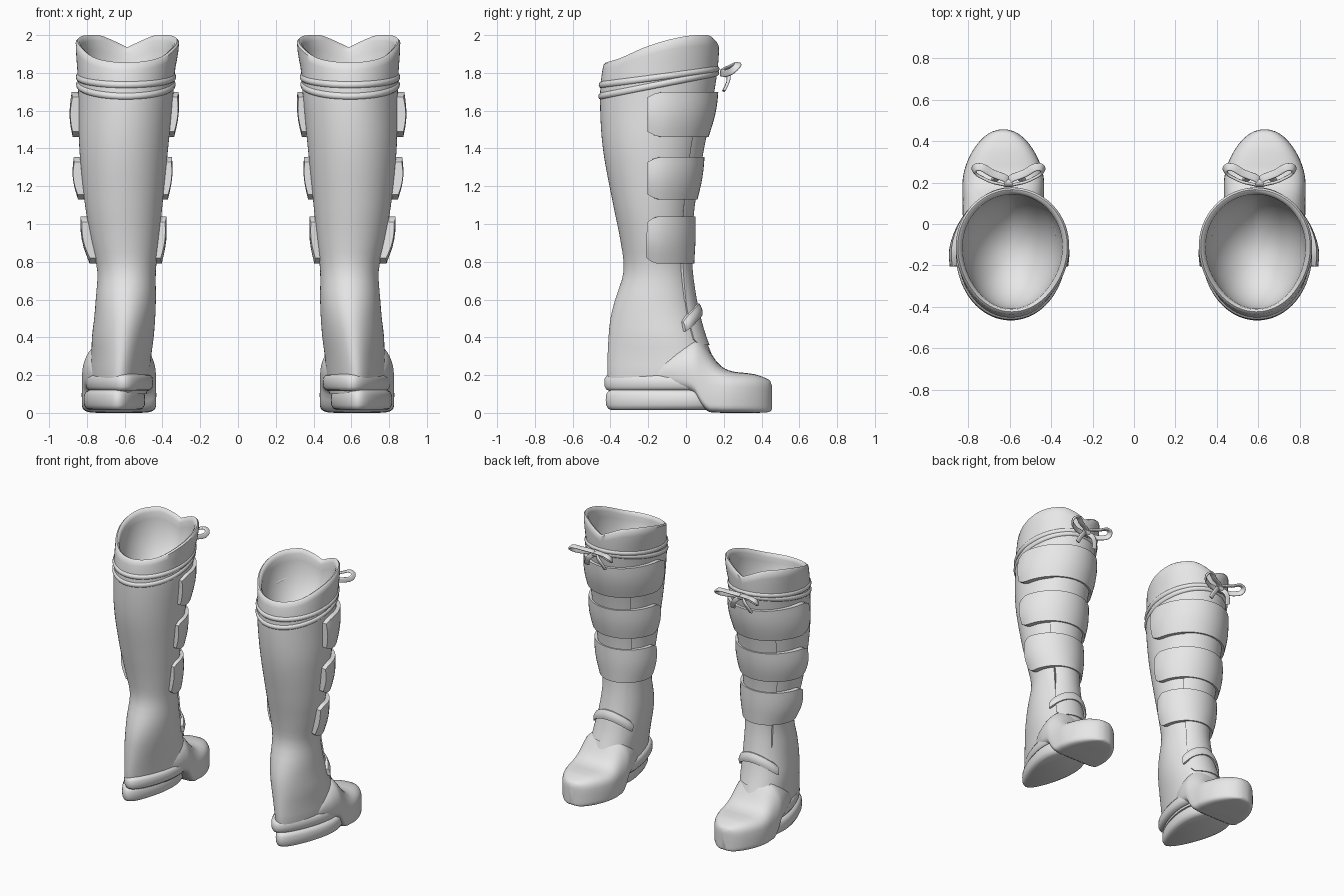
import bpy, bmesh, math
from math import sin, cos, pi, asin, radians
from mathutils import Vector

if "Cube" in bpy.data.objects:
    bpy.data.objects.remove(bpy.data.objects["Cube"])

mat = bpy.data.materials.new("plain grey")
mat.diffuse_color = (0.8, 0.8, 0.8, 1)
mat.use_nodes = True
mat.node_tree.nodes["Principled BSDF"].inputs["Base Color"].default_value = mat.diffuse_color
N = 64

# Leg profile: height, inner x, outer x, back y, front y, heel taper
LEG = [(.10, .49, .76, -.40, .16, .32), (.2, .475, .775, -.415, .17, .32),
       (.3, .465, .77, -.415, .14, .28), (.4, .45, .77, -.41, .10, .22),
       (.5, .44, .76, -.40, .07, .14), (.6, .435, .753, -.375, .047, .06),
       (.75, .435, .745, -.33, .025, 0), (.9, .42, .775, -.345, .02, 0),
       (1.1, .40, .81, -.385, .035, 0), (1.4, .37, .84, -.44, .085, 0),
       (1.65, .345, .845, -.455, .14, 0), (1.8, .335, .85, -.445, .165, 0),
       (1.92, .315, .858, -.415, .175, 0), (2.02, .31, .86, -.385, .175, 0)]
# Rim height by front-back direction (-1 back, 1 front)
RIM = [(-1, 1.855), (-.75, 1.88), (-.4, 1.93), (0, 1.97), (.43, 1.996),
       (.75, 2.0), (1, 1.997)]


def lookup(table, t):
    """Smooth interpolation of table rows by their first column."""
    t = min(max(t, table[0][0]), table[-1][0])
    i = next(i for i in range(len(table) - 1) if t <= table[i + 1][0])
    a, b = table[i], table[i + 1]
    p, q = table[max(i - 1, 0)], table[min(i + 2, len(table) - 1)]
    h = b[0] - a[0]
    u = (t - a[0]) / h
    out = []
    for c in range(1, len(a)):
        m0 = (b[c] - p[c]) / (b[0] - p[0]) * h
        m1 = (q[c] - a[c]) / (q[0] - a[0]) * h
        out.append((2*u**3 - 3*u*u + 1) * a[c] + (u**3 - 2*u*u + u) * m0
                   + (3*u*u - 2*u**3) * b[c] + (u**3 - u*u) * m1)
    return out


def leg_point(z, a, off=0.0):
    x0, x1, y0, y1, k = lookup(LEG, z)
    rx, ry = (x1 - x0) / 2 + off, (y1 - y0) / 2 + off
    return Vector(((x0 + x1) / 2 + rx * cos(a) * (1 + k * sin(a)),
                   (y0 + y1) / 2 + ry * sin(a), z))


def leg_angle(z, y):
    x0, x1, y0, y1, k = lookup(LEG, z)
    return asin(max(-1, min(1, (y - (y0 + y1) / 2) / ((y1 - y0) / 2))))


def finish(ob, angle=40):
    """Material, shading and the mirrored second boot."""
    ob.data.materials.clear()
    ob.data.materials.append(mat)
    bpy.ops.object.select_all(action='DESELECT')
    ob.select_set(True)
    bpy.context.view_layer.objects.active = ob
    bpy.ops.object.shade_smooth_by_angle(angle=radians(angle))
    ob.modifiers.new("second boot", 'MIRROR').use_mirror_merge = False


def loft(name, rings, angle=40):
    """Skin closed rings and cap both ends."""
    bm = bmesh.new()
    rows = [[bm.verts.new(p) for p in r] for r in rings]
    n = len(rows[0])
    for a, b in zip(rows, rows[1:]):
        for j in range(n):
            bm.faces.new((a[j], a[(j + 1) % n], b[(j + 1) % n], b[j]))
    bm.faces.new(rows[0][::-1])
    bm.faces.new(rows[-1])
    bmesh.ops.recalc_face_normals(bm, faces=bm.faces)
    me = bpy.data.meshes.new(name)
    bm.to_mesh(me)
    bm.free()
    ob = bpy.data.objects.new(name, me)
    bpy.context.collection.objects.link(ob)
    finish(ob, angle)


def tube(name, pts, r, closed=False, width=0.0):
    """Cord (or ribbon, with width) along points, turned into a mesh."""
    cu = bpy.data.curves.new(name, 'CURVE')
    cu.dimensions = '3D'
    cu.bevel_depth, cu.bevel_resolution, cu.use_fill_caps = r, 3, True
    cu.extrude = width
    sp = cu.splines.new('BEZIER')
    sp.bezier_points.add(len(pts) - 1)
    for bp, p in zip(sp.bezier_points, pts):
        bp.co = p
        bp.handle_left_type = bp.handle_right_type = 'AUTO'
    sp.use_cyclic_u, sp.resolution_u = closed, 4
    tmp = bpy.data.objects.new("tmp", cu)
    bpy.context.collection.objects.link(tmp)
    bpy.context.view_layer.update()
    me = bpy.data.meshes.new_from_object(
        tmp.evaluated_get(bpy.context.evaluated_depsgraph_get()))
    bpy.data.objects.remove(tmp)
    ob = bpy.data.objects.new(name, me)
    bpy.context.collection.objects.link(ob)
    finish(ob)


def wrap(name, z0, z1, span, thick, flare=0.0, rows=6, cols=28, drop=0.0):
    """Padded band lying on the leg; span(z) gives start and end angles."""
    rings = []
    for i in range(cols + 1):
        u = i / cols
        end = min(1, min(u, 1 - u) * 12)
        inset = .03 * (1 - end) ** 2 * min(1, (z1 - z0) * 4)
        lift = flare * abs(2 * u - 1) ** 2 * (1.4 if u < .5 else .7)
        ring = []
        for side in (1, 0):
            for j in range(rows + 1):
                v = j / rows if side else 1 - j / rows
                z = z0 + inset + (z1 - z0 - 2 * inset) * v
                a0, a1 = span(z)
                a = a0 + (a1 - a0) * u
                pad = (thick + lift) * (.72 + .28 * sin(pi * v)) * (.8 + .2 * end)
                ring.append(leg_point(z + drop * (sin(a) - 1), a, pad if side else -.01))
        rings.append(ring)
    loft(name, rings, 35)


# Hollow leg: outer wall, rolled rim with front notch, bowl-shaped lining
ANG = [2 * pi * j / N for j in range(N)]
rim = [lookup(RIM, sin(a))[0] - .062 * max(0, 1 - abs(a - pi / 2) / .6) ** 1.3 for a in ANG]
rings = [[leg_point(.1 + 1.5 * i / 30, a) for a in ANG] for i in range(31)]
for i in range(1, 9):
    rings.append([leg_point(1.6 + (h - .01 - 1.6) * i / 8, a) for a, h in zip(ANG, rim)])
rings.append([leg_point(h, a, -.010) for a, h in zip(ANG, rim)])
rings.append([leg_point(h - .006, a, -.022) for a, h in zip(ANG, rim)])
bowl = Vector((.59, -.14, 1.57))
for i in range(13):
    f = i / 12 * 1.5
    ring = []
    for a, h in zip(ANG, rim):
        p = leg_point(h - .03, a, -.032)
        q = bowl + (p - bowl) * cos(f)
        q.z = p.z + (bowl.z - p.z) * sin(f)
        ring.append(q)
    rings.append(ring)
loft("leg_shaft", rings, 50)

# Foot and toe: front-back position, half width, top height, bottom height, dome power
FOOT = [(-.24, .09, .19, .125, .8), (-.16, .135, .27, .12, .9), (-.05, .178, .37, .115, .95),
        (.04, .195, .405, .10, .95), (.08, .197, .39, .04, .92), (.12, .197, .335, .006, .85),
        (.16, .197, .275, .002, .75), (.20, .197, .238, 0, .66), (.25, .19, .219, 0, .6),
        (.31, .170, .212, 0, .6), (.36, .143, .205, 0, .6), (.40, .113, .193, .001, .6),
        (.43, .08, .18, .003, .6), (.447, .05, .167, .008, .6), (.455, .02, .14, .02, .6)]
rings = []
for i in range(45):
    y = -.24 + .695 * (1 - (1 - i / 44) ** 1.4)
    w, top, bot, dome = lookup(FOOT, y)
    mid = bot + min(.1, (top - bot) / 2)
    under = .3 + .4 * min(1, max(0, (.1 - y) / .2))
    ring = []
    for j in range(40):
        c, s = cos(2 * pi * j / 40), sin(2 * pi * j / 40)
        e, h = (dome, top - mid) if s > 0 else (under, mid - bot)
        ring.append((.63 + w * math.copysign(abs(c) ** e, c), y,
                     mid + h * math.copysign(abs(s) ** e, s)))
    rings.append(ring)
loft("foot", rings)


# Welt and wedge sole: rounded slabs, narrow at the heel
def slab(name, z0, z1, cx, rx, back, front):
    rows = []
    for v, inset in ((0, .03), (.08, .012), (.25, .002), (.5, 0), (.75, .002), (.92, .012), (1, .03)):
        rows.append([(cx + .015 * sin(a) + (rx - inset) * (1 + .32 * sin(a)) * cos(a),
                      (back + front) / 2 + ((front - back) / 2 - inset) * sin(a),
                      z0 + (z1 - z0) * v) for a in ANG])
    loft(name, rows, 50)


slab("welt", .115, .205, .623, .17, -.432, .22)
slab("sole", .015, .122, .65, .155, -.425, .20)

# Front tongue panel
wrap("front_panel", .36, 1.70, lambda z: (radians(48), radians(132)), .012, 0, 30, 16)

# Three padded leg straps, lifting away from the leg at their ends
for n, (z0, z1) in enumerate(((.79, 1.04), (1.13, 1.355), (1.46, 1.70))):
    wrap("leg_strap_%d" % (n + 1), z0, z1,
         lambda z: (leg_angle(z, -.20), pi - leg_angle(z, -.20)), .03, .02)

# Twin cords under the cuff
for n, (z, tilt) in enumerate(((1.738, .062), (1.778, .042))):
    tube("cord_%d" % (n + 1), [leg_point(z + tilt * sin(a), a, -.010) for a in ANG[::2]], .02, True)

# Bow at the front: ribbon loops, tails and knot
knot = Vector((.605, .195, 1.805))
for side, label in ((1, "outer"), (-1, "inner")):
    def at(pts):
        return [knot + Vector((side * x, y, z)) for x, y, z in pts]
    tube("bow_loop_" + label, at([(0, 0, 0), (.08, .05, .03), (.15, .08, .04),
                                  (.165, .06, .015), (.12, .025, -.005), (.05, .0, -.005)]),
         .007, True, .012)
    tube("bow_tail_" + label, at([(0, .005, 0), (.04, .03, -.03), (.065, .02, -.07),
                                  (.075, .005, -.10)]), .007, False, .01)
tube("bow_knot", [knot + Vector((x, .008, 0)) for x in (-.02, 0, .02)], .024)

# Instep strap
wrap("instep_strap", .515, .58, lambda z: (radians(36), radians(144)), .028, 0, 6, 24, .22)
